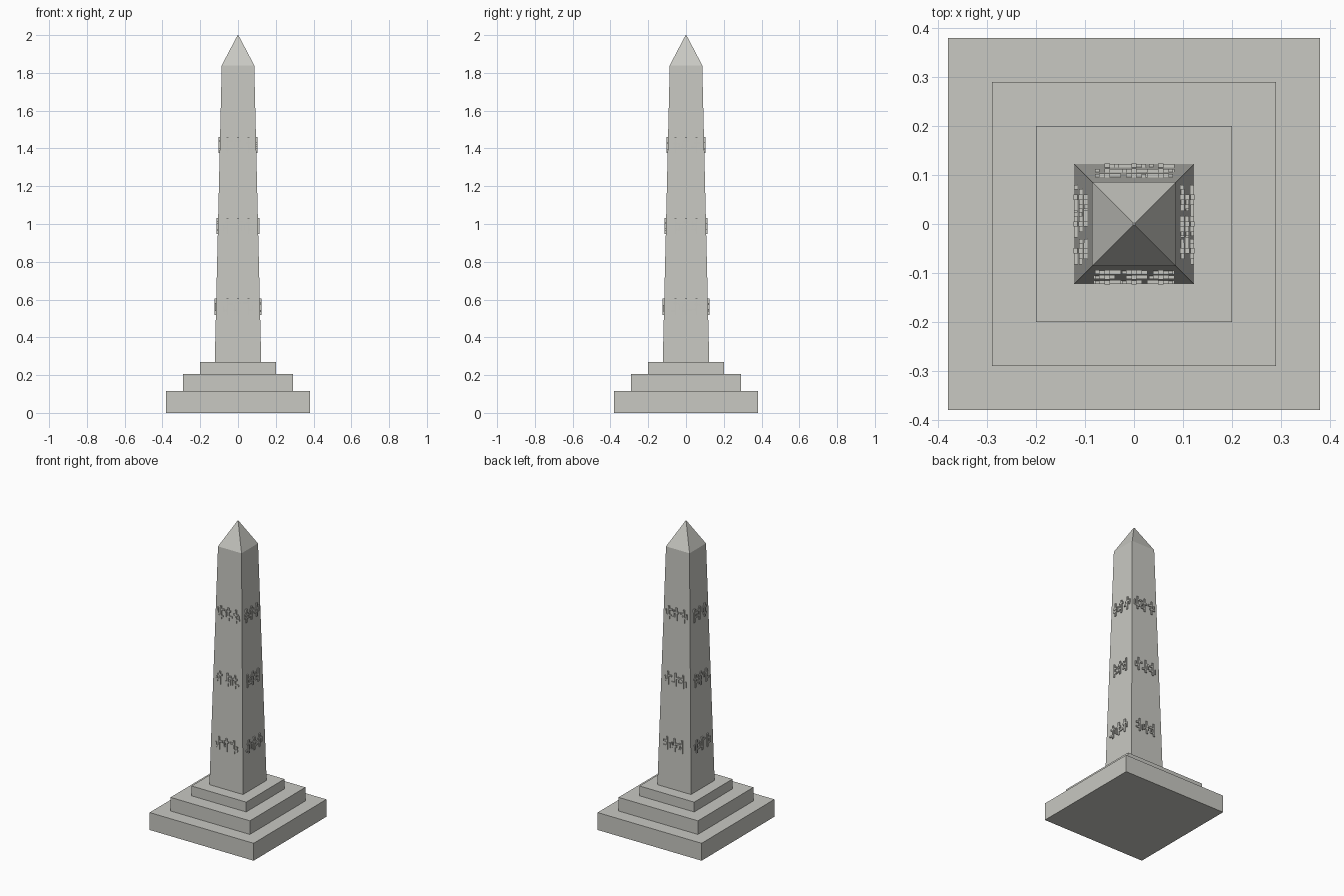
import bpy, bmesh, random
from math import pi
from mathutils import Matrix, Vector

random.seed(4)
if "Cube" in bpy.data.objects:
    bpy.data.objects.remove(bpy.data.objects["Cube"])

stone = bpy.data.materials.new("pale_grey_stone")
stone.use_nodes = True
COLOUR = (0.58, 0.58, 0.54, 1)
stone.diffuse_color = COLOUR
stone.node_tree.nodes["Principled BSDF"].inputs["Base Color"].default_value = COLOUR

BOTTOM_Z, TOP_Z = 0.27, 1.84
BOTTOM_HALF, TOP_HALF = 0.123, 0.086


def finish(name, bm):
    mesh = bpy.data.meshes.new(name)
    bmesh.ops.recalc_face_normals(bm, faces=bm.faces)
    bm.to_mesh(mesh)
    bm.free()
    mesh.materials.append(stone)
    obj = bpy.data.objects.new(name, mesh)
    bpy.context.collection.objects.link(obj)
    return obj


def square_block(name, z0, z1, half0, half1):
    """Square block that may taper from half0 at z0 to half1 at z1."""
    bm = bmesh.new()
    bmesh.ops.create_cube(bm, size=2)
    for v in bm.verts:
        half, z = (half1, z1) if v.co.z > 0 else (half0, z0)
        v.co = Vector((v.co.x * half, v.co.y * half, z))
    return finish(name, bm)


def add_bar(bm, centre, size, turn):
    place = turn @ Matrix.Translation(centre) @ Matrix.Diagonal((*size, 1))
    bmesh.ops.create_cube(bm, size=1, matrix=place)


# Stepped base
square_block("lower_step", 0, 0.115, 0.38, 0.38)
square_block("middle_step", 0.115, 0.205, 0.29, 0.29)
square_block("upper_step", 0.205, BOTTOM_Z, 0.20, 0.20)

# Tapered shaft and pointed cap
square_block("shaft", BOTTOM_Z, TOP_Z, BOTTOM_HALF, TOP_HALF)
square_block("cap", TOP_Z, 2.0, TOP_HALF, 0.002)

# Raised carvings: three rows of three signs on every face
for side, name in enumerate(("front", "right", "back", "left")):
    turn = Matrix.Rotation(side * pi / 2, 4, "Z")
    bm = bmesh.new()
    for z in (0.562, 0.99, 1.418):
        t = (z - BOTTOM_Z) / (TOP_Z - BOTTOM_Z)
        y = -(BOTTOM_HALF + t * (TOP_HALF - BOTTOM_HALF)) - 0.002
        for x in (-0.055, 0, 0.055):
            # Upright stem with two cross strokes
            add_bar(bm, (x, y, z), (0.011, 0.01, 0.086), turn)
            for dz in (-0.016, 0.016):
                stroke = (x + random.choice((-0.012, 0, 0.012)), y,
                          z + dz + random.uniform(-0.008, 0.008))
                add_bar(bm, stroke, (0.032, 0.0096, 0.011), turn)
            # Short upright end on one side
            add_bar(bm, (x + random.choice((-0.02, 0.02)), y, z + random.uniform(-0.015, 0.015)),
                    (0.009, 0.0092, 0.034), turn)
    finish(name + "_carvings", bm)
